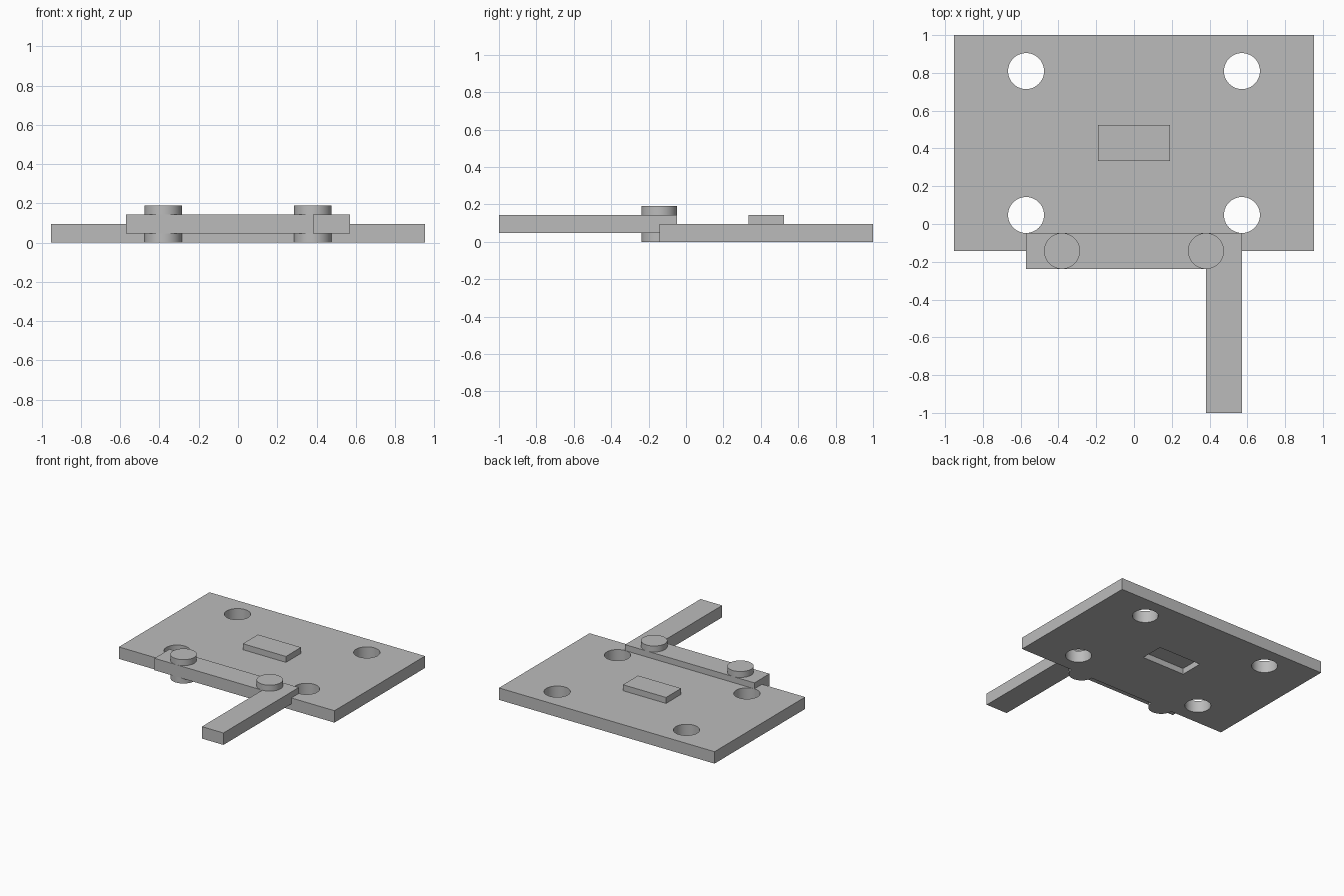
import bpy
import bmesh

cube = bpy.data.objects.get("Cube")
if cube:
    bpy.data.objects.remove(cube, do_unlink=True)

U = 2 / 21            # sheet thickness, the base unit of the assembly
RADIUS = U            # pins and holes share one radius

grey = bpy.data.materials.new("plain grey")
grey.use_nodes = True
grey.diffuse_color = (0.5, 0.5, 0.5, 1)
grey.node_tree.nodes["Principled BSDF"].inputs["Base Color"].default_value = (0.5, 0.5, 0.5, 1)


def finish(obj, name):
    obj.name = name
    obj.data.materials.clear()
    obj.data.materials.append(grey)
    return obj


def box(name, x, y, z):
    bpy.ops.mesh.primitive_cube_add(size=1, location=[sum(r) / 2 for r in (x, y, z)])
    obj = bpy.context.object
    obj.scale = [r[1] - r[0] for r in (x, y, z)]
    bpy.ops.object.transform_apply(location=False, rotation=False, scale=True)
    return finish(obj, name)


def cylinder(name, x, y, z):
    bpy.ops.mesh.primitive_cylinder_add(vertices=64, radius=RADIUS, depth=z[1] - z[0],
                                        location=(x, y, sum(z) / 2))
    return finish(bpy.context.object, name)


def prism(name, outline, z):
    bm = bmesh.new()
    face = bm.faces.new([bm.verts.new((x, y, z[0])) for x, y in outline])
    top = bmesh.ops.extrude_face_region(bm, geom=[face])["geom"]
    bmesh.ops.translate(bm, vec=(0, 0, z[1] - z[0]),
                        verts=[v for v in top if isinstance(v, bmesh.types.BMVert)])
    bmesh.ops.recalc_face_normals(bm, faces=bm.faces)
    mesh = bpy.data.meshes.new(name)
    bm.to_mesh(mesh)
    bm.free()
    obj = bpy.data.objects.new(name, mesh)
    bpy.context.collection.objects.link(obj)
    return finish(obj, name)


def smooth(obj):
    bpy.ops.object.select_all(action="DESELECT")
    obj.select_set(True)
    bpy.context.view_layer.objects.active = obj
    bpy.ops.object.shade_smooth_by_angle()


# Base plate with four round holes and a shallow pocket underneath
plate = box("base_plate", (-10 * U, 10 * U), (-1.5 * U, 10.5 * U), (0, U))
block_x, block_y = (-2 * U, 2 * U), (3.5 * U, 5.5 * U)
cutters = [cylinder("hole_cutter", x * U, y * U, (-U, 2 * U))
           for x in (-6, 6) for y in (0.5, 8.5)]
cutters.append(box("pocket_cutter", block_x, block_y, (-U, U / 2)))
for cutter in cutters:
    mod = plate.modifiers.new("cut", "BOOLEAN")
    mod.operation, mod.solver, mod.object = "DIFFERENCE", "EXACT", cutter
    bpy.context.view_layer.objects.active = plate
    bpy.ops.object.modifier_apply(modifier=mod.name)
for cutter in cutters:
    bpy.data.objects.remove(cutter, do_unlink=True)
smooth(plate)

# Raised centre block, directly above the pocket
box("centre_block", block_x, block_y, (U / 2, 1.5 * U))

# L-shaped crossbar and handle in one piece
corners = [(-6, -0.5), (-6, -2.5), (4, -2.5), (4, -10.5), (6, -10.5), (6, -0.5)]
prism("crossbar_handle", [(x * U, y * U) for x, y in corners], (U / 2, 1.5 * U))

# Pins through the crossbar
for side, x in (("right", -4), ("left", 4)):
    smooth(cylinder(side + "_pin", x * U, -1.5 * U, (0, 2 * U)))
